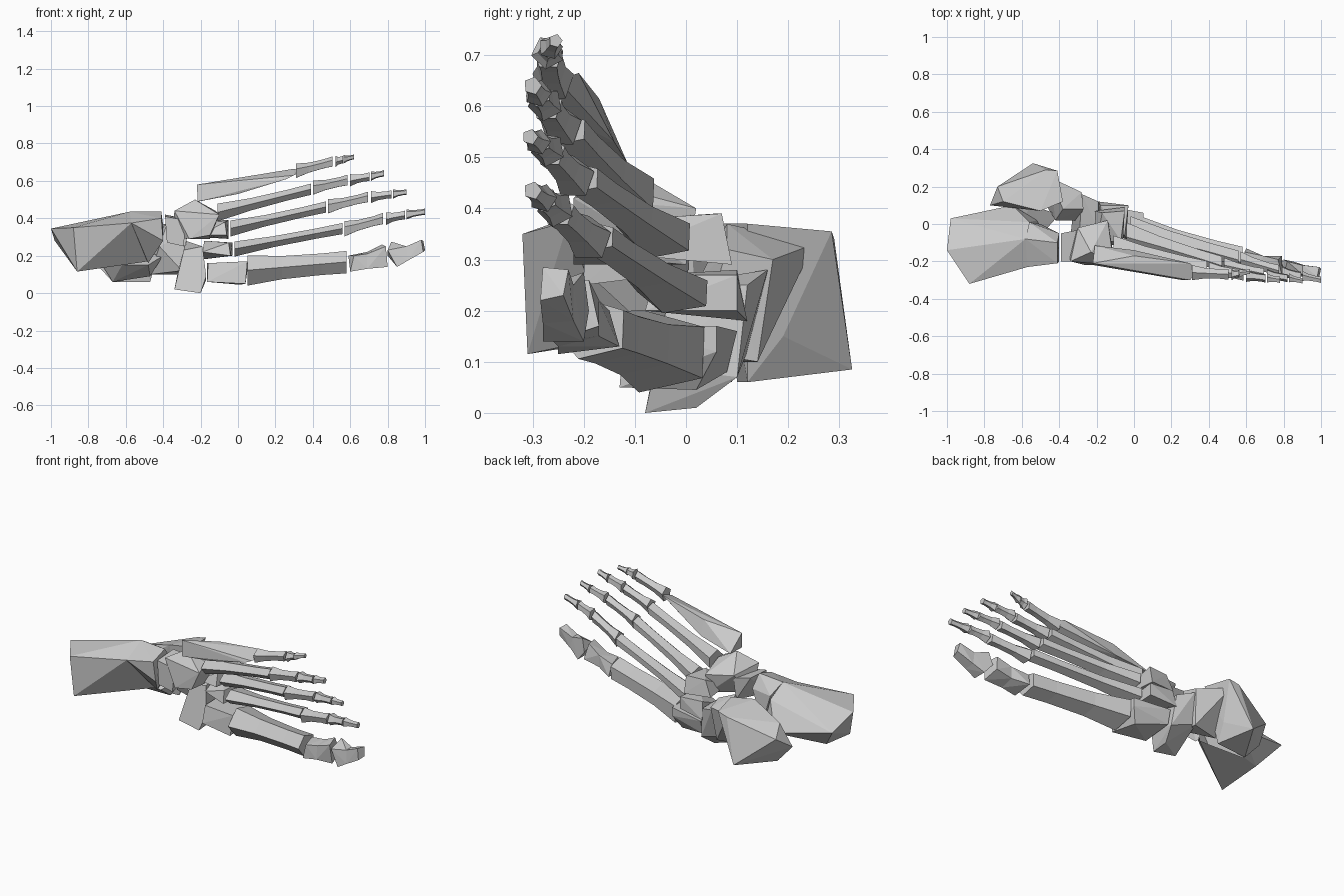
import bpy, bmesh, math
from mathutils import Vector

ivory = bpy.data.materials.new("bone grey")
ivory.diffuse_color = (0.6, 0.6, 0.6, 1)


def finish(name, bm):
    bmesh.ops.recalc_face_normals(bm, faces=bm.faces)
    me = bpy.data.meshes.new(name)
    bm.to_mesh(me)
    bm.free()
    me.materials.append(ivory)
    ob = bpy.data.objects.new(name, me)
    bpy.context.collection.objects.link(ob)


def chunk(name, pts):
    """Faceted block wrapped around a few corner points."""
    bm = bmesh.new()
    for p in pts:
        bm.verts.new(p)
    r = bmesh.ops.convex_hull(bm, input=bm.verts)
    junk = set(r["geom_interior"]) | set(r["geom_unused"])
    bmesh.ops.delete(bm, geom=[v for v in junk if isinstance(v, bmesh.types.BMVert)], context='VERTS')
    finish(name, bm)


def long_bone(name, p0, p1, s0, s1, waist=0.7, turn=0.6, sides=5):
    """Lofted bone along x with a narrow shaft; sizes are (depth y, height z)."""
    p0, p1 = Vector(p0), Vector(p1)
    bm = bmesh.new()
    rings = []
    for t, k in ((0, 1), (0.35, waist), (0.75, waist), (1, 0.9)):
        c = p0.lerp(p1, t)
        sy, sz = (a + (b - a) * t for a, b in zip(s0, s1))
        ring = []
        for i in range(sides):
            a = turn + math.tau * i / sides
            ring.append(bm.verts.new(c + Vector((0, math.cos(a) * sy * k / 2, math.sin(a) * sz * k / 2))))
        rings.append(ring)
    for a, b in zip(rings, rings[1:]):
        for i in range(sides):
            j = (i + 1) % sides
            bm.faces.new((a[i], a[j], b[j], b[i]))
    bm.faces.new(rings[0])
    bm.faces.new(rings[-1])
    finish(name, bm)


# Heel: long shaft and the wider front joint
chunk("heel_body", [(-.98, .03, .28), (-1, -.14, .345), (-.88, -.32, .35), (-.86, -.31, .115),
                    (-.88, -.06, .155), (-.65, .1, .22), (-.56, .01, .36), (-.58, -.08, .435),
                    (-.57, -.23, .375), (-.48, -.05, .17), (-.52, .02, .18)])
chunk("heel_joint", [(-.58, -.08, .435), (-.57, -.23, .375), (-.41, -.1, .435), (-.41, -.21, .4),
                     (-.4, -.05, .36), (-.4, -.2, .28), (-.48, -.07, .16), (-.5, 0, .2), (-.56, .01, .38)])

# Ankle block and its neck
chunk("ankle_body", [(-.77, .1, .17), (-.73, .2, .24), (-.54, .325, .085), (-.41, .285, .355),
                     (-.47, .29, .34), (-.67, .1, .06), (-.7, .12, .3), (-.5, .07, .37),
                     (-.47, .12, .06), (-.38, .12, .37), (-.45, .19, .15)])
chunk("ankle_neck", [(-.45, .25, .33), (-.38, .08, .37), (-.28, .17, .3), (-.27, .08, .32),
                     (-.3, .02, .12), (-.3, .14, .1), (-.47, .1, .1), (-.42, .02, .25)])
chunk("ankle_underside", [(-.73, .08, .155), (-.67, .09, .06), (-.47, .04, .09), (-.48, -.04, .15),
                          (-.62, -.02, .15), (-.55, .1, .22), (-.4, .05, .2)])

# Midfoot blocks
chunk("inner_midfoot", [(-.34, -.07, .02), (-.2, -.08, 0), (-.2, .02, .01), (-.17, .1, .07),
                        (-.17, -.06, .09), (-.19, .12, .25), (-.28, .16, .28), (-.32, .12, .12),
                        (-.29, -.03, .23), (-.19, -.03, .25)])
chunk("outer_midfoot", [(-.34, -.2, .44), (-.23, -.15, .5), (-.12, -.13, .44), (-.1, -.22, .42),
                        (-.15, -.22, .31), (-.26, -.22, .29), (-.35, -.12, .3), (-.3, -.02, .42),
                        (-.14, .02, .4), (-.15, 0, .29)])
chunk("outer_midfoot_heel_side", [(-.39, -.2, .41), (-.39, -.05, .42), (-.29, -.03, .4),
                                  (-.28, -.2, .39), (-.38, -.2, .27), (-.29, -.2, .25), (-.3, -.04, .27)])
chunk("first_wedge", [(-.165, -.1, .06), (-.165, .08, .08), (-.165, .1, .16), (-.16, -.08, .16),
                      (.04, -.13, .05), (.01, .02, .045), (.05, .06, .12), (.05, .06, .17), (.05, -.12, .17)])
chunk("second_wedge", [(-.19, .12, .18), (-.19, -.04, .22), (-.18, .1, .28), (-.03, .1, .2),
                       (-.03, .1, .27), (-.04, -.08, .2), (-.05, -.06, .27)])
chunk("third_wedge", [(-.21, .07, .3), (-.2, -.1, .31), (-.17, .06, .39), (-.05, .09, .29),
                      (-.05, .07, .39), (-.06, -.12, .31), (-.07, -.09, .38)])

# Long foot bones
long_bone("first_long_bone", (.05, -.055, .12), (.58, -.185, .165), (.22, .17), (.17, .14), .82)
long_bone("second_long_bone", (-.02, -.02, .235), (.56, -.18, .345), (.15, .085), (.1, .07), .78)
long_bone("third_long_bone", (-.04, -.05, .345), (.47, -.21, .46), (.14, .09), (.1, .07), .78)
long_bone("fourth_long_bone", (-.11, -.12, .43), (.39, -.235, .555), (.14, .1), (.1, .07), .78)
chunk("fifth_long_bone", [(-.22, -.21, .58), (-.215, -.22, .49), (-.21, -.115, .49), (0, -.14, .53),
                          (0, -.17, .615), (0, -.25, .53), (.3, -.21, .665), (.34, -.25, .65),
                          (.3, -.3, .63), (.26, -.3, .61)])

# Big toe: each bone is a flared base and a flared end meeting at a waist
chunk("first_toe_bone_1_base", [(.6, -.13, .13), (.59, -.15, .2), (.6, -.25, .115), (.62, -.25, .2),
                                (.69, -.17, .15), (.69, -.17, .22), (.69, -.245, .21), (.69, -.25, .13)])
chunk("first_toe_bone_1_end", [(.69, -.17, .15), (.69, -.17, .22), (.69, -.245, .21), (.69, -.25, .13),
                               (.79, -.17, .17), (.77, -.19, .26), (.79, -.27, .25), (.8, -.26, .14)])
chunk("first_toe_bone_2_base", [(.8, -.19, .2), (.82, -.2, .275), (.8, -.27, .23), (.85, -.2, .14),
                                (.85, -.28, .14), (.9, -.22, .25), (.9, -.27, .25), (.91, -.22, .18),
                                (.91, -.28, .175)])
chunk("first_toe_bone_2_tip", [(.9, -.22, .25), (.9, -.27, .25), (.91, -.22, .18), (.91, -.28, .175),
                               (.99, -.23, .28), (.98, -.28, .285), (1, -.24, .23), (.99, -.285, .22)])

# Small toe bones: joint centres along each toe with the thickness at the first and last joint
toes = {
    "second": ([(.57, -.19, .34), (.79, -.255, .4), (.9, -.28, .42), (1.0, -.3, .435)], .09, .04),
    "third": ([(.48, -.22, .46), (.71, -.27, .515), (.83, -.29, .53), (.9, -.305, .54)], .085, .035),
    "fourth": ([(.4, -.245, .56), (.6, -.275, .605), (.71, -.29, .625), (.78, -.3, .64)], .085, .04),
    "fifth": ([(.31, -.26, .65), (.52, -.27, .705), (.565, -.265, .715), (.62, -.255, .728)], .085, .03),
}
for toe, (joints, thick, thin) in toes.items():
    n = len(joints) - 1
    for i in range(n):
        a, b = Vector(joints[i]), Vector(joints[i + 1])
        s0 = thick + (thin - thick) * i / n
        s1 = thick + (thin - thick) * (i + 1) / n
        end = b if i == n - 1 else a.lerp(b, 0.93)
        long_bone(f"{toe}_toe_bone_{i + 1}", a, end, (s0, s0), (s1, s1), .75, .3 + i * .5)
